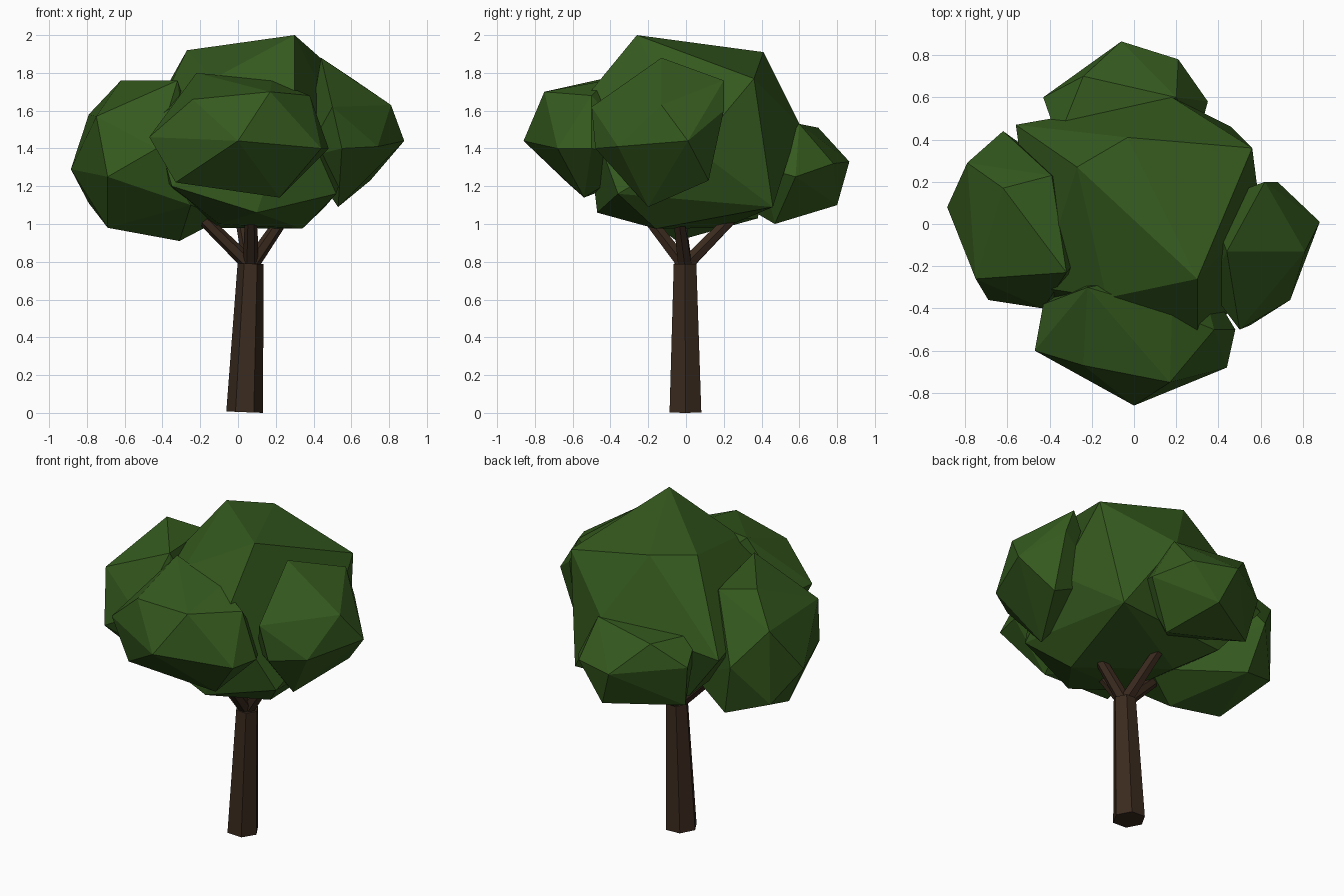
import bpy
import bmesh
from math import pi
from mathutils import Matrix, Vector

default_cube = bpy.data.objects.get("Cube")
if default_cube:
    bpy.data.objects.remove(default_cube, do_unlink=True)


def make_material(name, red, green, blue):
    material = bpy.data.materials.new(name)
    material.use_nodes = True
    colour = (red, green, blue, 1)
    material.diffuse_color = colour
    shader = material.node_tree.nodes["Principled BSDF"]
    shader.inputs["Base Color"].default_value = colour
    shader.inputs["Roughness"].default_value = 0.9
    return material


leaf_green = make_material("leaf_green", 0.035, 0.102, 0.013)
bark_brown = make_material("bark_brown", 0.042, 0.023, 0.013)


def add_object(name, bm, material):
    """Turn a bmesh into a flat-shaded object with one material."""
    bmesh.ops.recalc_face_normals(bm, faces=bm.faces)
    mesh = bpy.data.meshes.new(name)
    bm.to_mesh(mesh)
    bm.free()
    mesh.materials.append(material)
    part = bpy.data.objects.new(name, mesh)
    bpy.context.collection.objects.link(part)
    return part


def add_limb(name, start, end, start_radius, end_radius):
    """Six-sided tapered limb running between two points."""
    start, end = Vector(start), Vector(end)
    axis = end - start
    bm = bmesh.new()
    placement = (
        Matrix.Translation((start + end) / 2)
        @ Vector((0, 0, 1)).rotation_difference(axis).to_matrix().to_4x4()
        @ Matrix.Rotation(pi / 2, 4, "Z")
    )
    bmesh.ops.create_cone(
        bm, cap_ends=True, segments=6, radius1=start_radius,
        radius2=end_radius, depth=axis.length, matrix=placement,
    )
    return add_object(name, bm, bark_brown)


def add_leaf_clump(name, *corners):
    """Faceted clump stretched over its outermost corners."""
    bm = bmesh.new()
    for corner in corners:
        bm.verts.new(corner)
    hull = bmesh.ops.convex_hull(bm, input=bm.verts)
    unused = set(hull["geom_interior"]) | set(hull["geom_unused"])
    loose = [v for v in unused if isinstance(v, bmesh.types.BMVert)]
    bmesh.ops.delete(bm, geom=loose, context="VERTS")
    return add_object(name, bm, leaf_green)


# Trunk, leaning slightly to the left
add_limb("trunk", (0.035, -0.003, 0.004), (0.067, -0.005, 0.79), 0.097, 0.069)

# Branches fanning out from the fork into the leaves
fork = Vector((0.067, -0.005, 0.78))
branch_tips = {
    "left_branch": (0.3, -0.05, 1.12),
    "right_branch": (-0.28, -0.04, 1.12),
    "front_branch": (0.07, -0.27, 1.12),
    "back_branch": (0, 0.33, 1.12),
}
for branch_name, tip in branch_tips.items():
    toward_tip = (Vector(tip) - fork).normalized()
    add_limb(branch_name, fork - toward_tip * 0.02, tip, 0.042, 0.03)

# Large central clump
add_leaf_clump(
    "crown_leaves",
    (0.3, -0.26, 2), (-0.03, 0.41, 1.91), (-0.27, 0.27, 1.92),
    (0.56, 0.36, 1.77), (-0.56, 0.47, 1.4), (0.18, 0.6, 1.53),
    (0.34, -0.16, 0.975), (-0.13, 0.2, 0.98), (0.46, 0.46, 1.09),
    (0.1, -0.47, 1.06), (0.52, -0.36, 1.16), (-0.45, -0.3, 1.55),
    (-0.35, -0.4, 1.2), (0.3, -0.54, 1.66), (-0.13, -0.35, 1.77),
    (0.6, 0.05, 1.4), (-0.1, -0.2, 1), (-0.3, 0.4, 1.08),
)

# Clump on the right side
add_leaf_clump(
    "right_leaves",
    (-0.62, 0.17, 1.76), (-0.79, 0.29, 1.58), (-0.885, 0.08, 1.29),
    (-0.62, 0.44, 1.36), (-0.75, -0.26, 1.57), (-0.69, -0.36, 1.25),
    (-0.69, -0.05, 0.98), (-0.31, -0.05, 0.91), (-0.79, 0.28, 1.11),
    (-0.54, 0.38, 1.03), (-0.32, -0.23, 1.76), (-0.43, -0.4, 1.4),
    (-0.39, 0.23, 1.72), (-0.25, -0.3, 1.1), (-0.08, 0.05, 1.03),
)

# Clump on the left side
add_leaf_clump(
    "left_leaves",
    (0.88, 0.01, 1.44), (0.81, -0.13, 1.63), (0.74, -0.36, 1.41),
    (0.53, -0.2, 1.09), (0.7, 0.12, 1.23), (0.44, -0.13, 1.88),
    (0.62, 0.2, 1.76), (0.5, -0.5, 1.62), (0.55, -0.48, 1.4),
    (0.68, 0.2, 1.6), (0.35, 0.1, 1.4), (0.35, -0.3, 1.35),
)

# Clump at the front
add_leaf_clump(
    "front_leaves",
    (0, -0.86, 1.44), (0.17, -0.75, 1.7), (-0.24, -0.67, 1.66),
    (-0.47, -0.6, 1.46), (0.44, -0.68, 1.4), (0.38, -0.5, 1.68),
    (-0.22, -0.3, 1.8), (0.18, -0.42, 1.76), (-0.33, -0.63, 1.22),
    (0.22, -0.54, 1.14), (0.48, -0.5, 1.4), (-0.43, -0.38, 1.45),
    (-0.25, -0.25, 1.25), (0.3, -0.2, 1.35),
)

# Clump at the back
add_leaf_clump(
    "back_leaves",
    (-0.06, 0.865, 1.33), (0.21, 0.78, 1.32), (0.35, 0.58, 1.25),
    (-0.43, 0.6, 1.37), (-0.24, 0.7, 1.51), (0.2, 0.6, 1.53),
    (0.15, 0.47, 1), (0.03, 0.8, 1.1), (-0.38, 0.55, 1.1),
    (-0.36, 0.4, 1.5), (0.3, 0.4, 1.3), (0, 0.3, 1.1),
)
